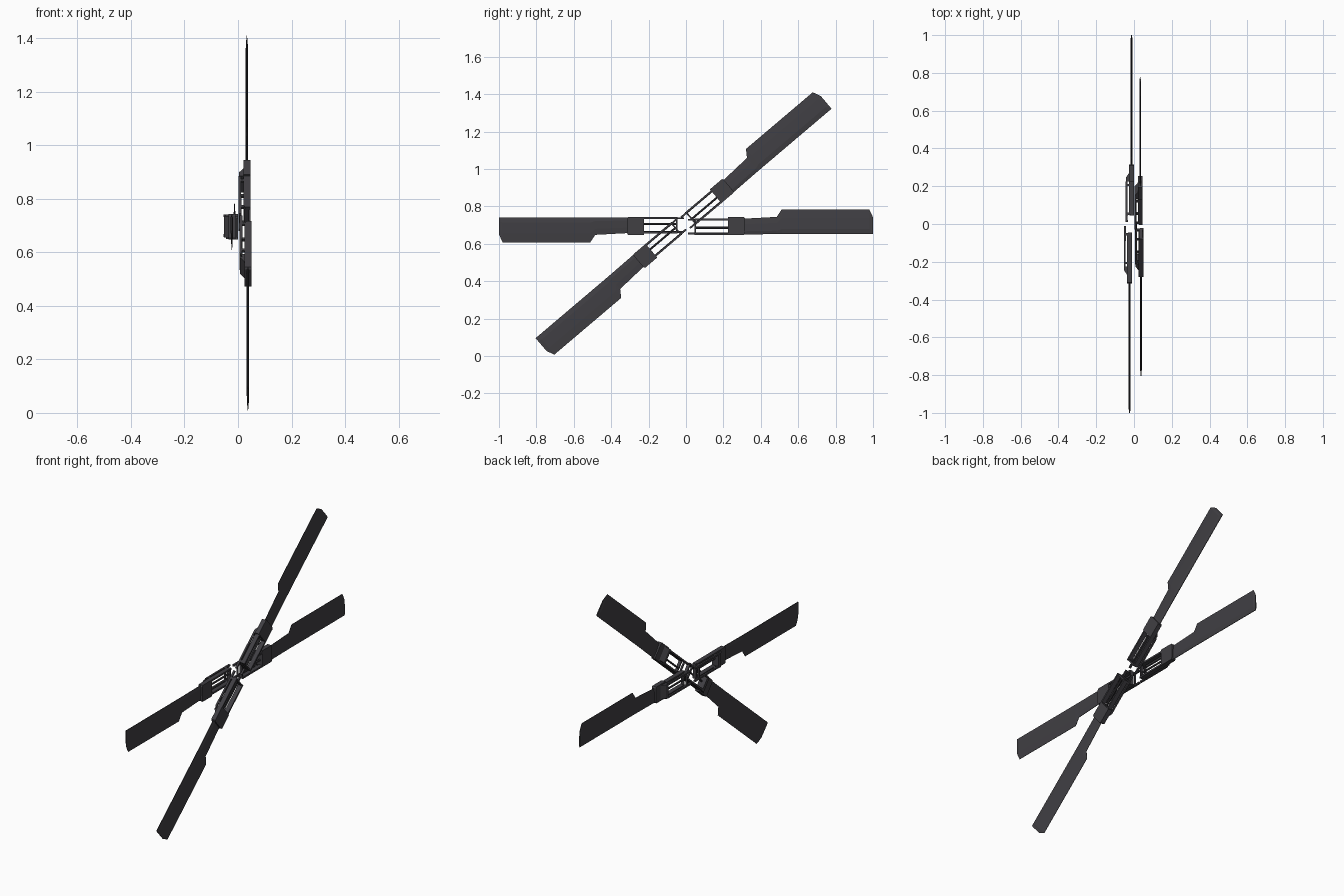
import bpy, bmesh, math
from mathutils import Matrix, Vector

if "Cube" in bpy.data.objects:
    bpy.data.objects.remove(bpy.data.objects["Cube"])

mat = bpy.data.materials.new("dark_grey")
mat.diffuse_color = (0.052, 0.050, 0.057, 1)
mat.use_nodes = True
mat.node_tree.nodes["Principled BSDF"].inputs["Base Color"].default_value = mat.diffuse_color

# Local frame of one arm: w = across rotor disc (x), u = along arm (y), v = chord (z)

def finish(bm, name, M):
    bmesh.ops.recalc_face_normals(bm, faces=bm.faces)
    me = bpy.data.meshes.new(name)
    bm.to_mesh(me)
    bm.free()
    me.materials.append(mat)
    ob = bpy.data.objects.new(name, me)
    ob.matrix_world = M
    bpy.context.collection.objects.link(ob)
    return ob

def prism(bm, pts, axis, lo, hi):
    """Extrude a profile; axis 'v': pts are (u, w); axis 'w': pts are (u, v)."""
    def co(p, t):
        return (p[1], p[0], t) if axis == 'v' else (t, p[0], p[1])
    a = [bm.verts.new(co(p, lo)) for p in pts]
    b = [bm.verts.new(co(p, hi)) for p in pts]
    bm.faces.new(a)
    bm.faces.new(b)
    n = len(pts)
    for i in range(n):
        bm.faces.new((a[i], a[(i + 1) % n], b[(i + 1) % n], b[i]))

def box(bm, u0, u1, v0, v1, w0, w1):
    prism(bm, [(u0, v0), (u1, v0), (u1, v1), (u0, v1)], 'w', w0, w1)

# Blade stations: u, lower edge, upper edge
STATIONS = [(0.30, -0.046, 0.038), (0.485, -0.044, 0.048), (0.512, -0.044, 0.088),
            (0.98, -0.044, 0.088), (0.99, -0.044, 0.068), (1.0, -0.044, 0.045)]

def blade(name, M):
    bm = bmesh.new()
    rings = []
    for u, lo, hi in STATIONS:
        t = 0.005 if u < 0.985 else 0.003
        sect = [(0, 0.0015), (0.2, t), (0.65, t * 0.75), (1, 0.0008)]
        ring = [(w, u, lo + (hi - lo) * f) for f, w in sect]
        ring += [(-w, u, lo + (hi - lo) * f) for f, w in reversed(sect)]
        rings.append([bm.verts.new(c) for c in ring])
    n = len(rings[0])
    for a, b in zip(rings, rings[1:]):
        for i in range(n):
            bm.faces.new((a[i], a[(i + 1) % n], b[(i + 1) % n], b[i]))
    bm.faces.new(rings[0])
    bm.faces.new(rings[-1])
    finish(bm, name, M)

def grip(name, M):
    # Solid sleeve holding the blade root
    bm = bmesh.new()
    prism(bm, [(0.225, -0.048), (0.31, -0.048), (0.315, -0.04), (0.315, 0.04),
               (0.31, 0.048), (0.225, 0.048)], 'w', -0.013, 0.013)
    # Sloped shoulder joining the sleeve to the straps
    prism(bm, [(0.225, -0.013), (0.27, -0.013), (0.245, -0.030), (0.225, -0.030)],
          'v', -0.040, 0.040)
    finish(bm, name, M)

def fork(name, M):
    # Side rails of the open frame
    bm = bmesh.new()
    for v0, v1 in ((-0.048, -0.038), (0.030, 0.040)):
        prism(bm, [(0.045, -0.006), (0.06, -0.013), (0.23, -0.013),
                   (0.23, 0.013), (0.045, 0.013)], 'v', v0, v1)
    box(bm, 0.045, 0.053, -0.040, 0.032, -0.010, 0.008)
    finish(bm, name, M)

def straps(name, M):
    # Thin paired straps running to the hub on the inner side
    bm = bmesh.new()
    for v0, v1 in ((-0.046, -0.036), (0.028, 0.038)):
        prism(bm, [(0.01, -0.031), (0.225, -0.031), (0.245, -0.022),
                   (0.01, -0.020)], 'v', v0, v1)
    box(bm, 0.045, 0.053, -0.040, 0.032, -0.029, -0.020)
    # Posts tying straps to the rails
    for u in (0.048, 0.20):
        for v in (-0.046, 0.029):
            box(bm, u, u + 0.012, v, v + 0.009, -0.022, -0.010)
    finish(bm, name, M)

def centre_rod(name, M):
    bm = bmesh.new()
    rot = Matrix.Translation((-0.004, 0.14, -0.010)) @ Matrix.Rotation(math.pi / 2, 4, 'X')
    bmesh.ops.create_cone(bm, cap_ends=True, segments=8, radius1=0.0055,
                          radius2=0.0055, depth=0.19, matrix=rot)
    finish(bm, name, M)

# name, disc offset x, hub centre y and z, arm angle
ARMS = [("level_right", -0.013, 0.0, 0.696, 0),
        ("level_left", -0.023, 0.0, 0.696, 180),
        ("tilted_upper", 0.033, -0.013, 0.709, 40.3),
        ("tilted_lower", 0.037, -0.013, 0.709, 220.3)]

for name, x, y, z, ang in ARMS:
    M = Matrix.Translation(Vector((x, y, z))) @ Matrix.Rotation(math.radians(ang), 4, 'X')
    blade(name + "_blade", M)
    grip(name + "_grip", M)
    fork(name + "_fork", M)
    straps(name + "_straps", M)
    centre_rod(name + "_rod", M)
